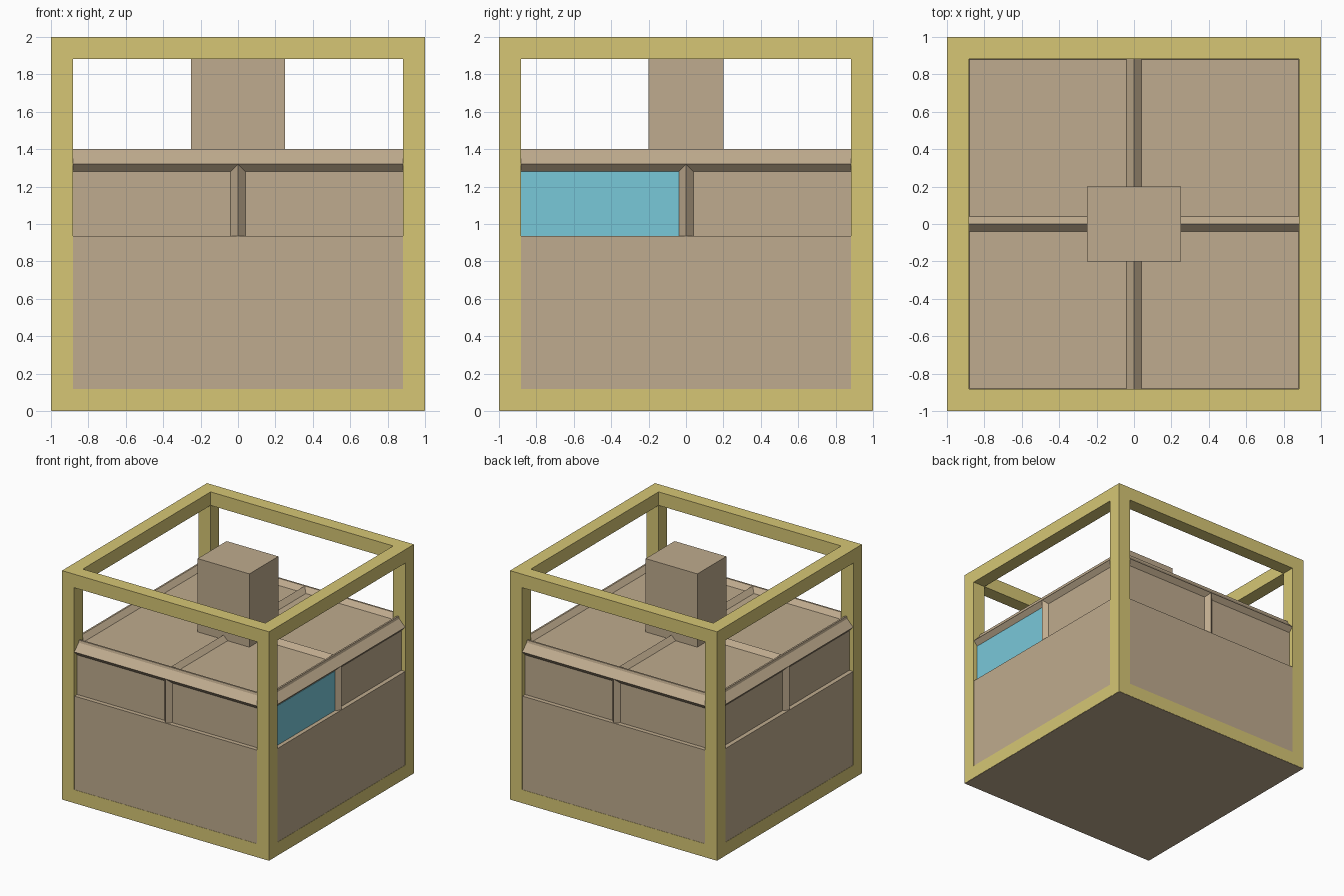
import bpy, bmesh
from mathutils import Matrix

if "Cube" in bpy.data.objects:
    bpy.data.objects.remove(bpy.data.objects["Cube"])


def material(name, rgb):
    m = bpy.data.materials.new(name)
    lin = [(c / 255 / 12.92) if c < 11 else ((c / 255 + 0.055) / 1.055) ** 2.4 for c in rgb]
    m.diffuse_color = (*lin, 1)
    m.use_nodes = True
    m.node_tree.nodes["Principled BSDF"].inputs["Base Color"].default_value = m.diffuse_color
    return m


tan = material("tan", (191, 171, 142))
yellow = material("mustard_yellow", (214, 198, 117))
blue = material("window_blue", (121, 200, 217))


def add_object(name, bm, mat):
    bmesh.ops.recalc_face_normals(bm, faces=bm.faces[:])
    mesh = bpy.data.meshes.new(name)
    bm.to_mesh(mesh)
    bm.free()
    mesh.materials.append(mat)
    ob = bpy.data.objects.new(name, mesh)
    bpy.context.collection.objects.link(ob)
    return ob


def box(name, lo, hi, mat):
    bm = bmesh.new()
    bmesh.ops.create_cube(bm, size=1)
    for v in bm.verts:
        v.co = [(a + b) / 2 + c * (b - a) for a, b, c in zip(lo, hi, v.co)]
    return add_object(name, bm, mat)


def prism(name, section, along, mat, turn=0):
    """Extrude a closed section by a vector, then turn it about z."""
    bm = bmesh.new()
    face = bm.faces.new([bm.verts.new(p) for p in section])
    out = bmesh.ops.extrude_face_region(bm, geom=[face], use_keep_orig=True)
    bmesh.ops.translate(bm, vec=along,
                        verts=[g for g in out["geom"] if isinstance(g, bmesh.types.BMVert)])
    bmesh.ops.rotate(bm, verts=bm.verts[:], cent=(0, 0, 0),
                     matrix=Matrix.Rotation(turn, 3, 'Z'))
    return add_object(name, bm, mat)


# Outer cage: a cube with a square opening cut along each axis
INNER = 0.882
frame = box("frame", (-1, -1, 0.002), (1, 1, 2), yellow)
for axis in range(3):
    lo, hi = [-INNER] * 3, [INNER] * 3
    lo[axis], hi[axis] = -1.5, 1.5
    lo[2], hi[2] = lo[2] + 1, hi[2] + 1
    cutter = box("frame_cutter_" + "xyz"[axis], lo, hi, yellow)
    cutter.hide_render = True
    cutter.hide_viewport = True
    mod = frame.modifiers.new("opening", 'BOOLEAN')
    mod.operation, mod.solver, mod.object = 'DIFFERENCE', 'EXACT', cutter

# Solid lower body, just inside the cage faces
OUT = 0.998
box("lower_body", (-OUT, -OUT, 0), (OUT, OUT, 0.935), tan)

# Upper walls, projecting eave and sunken roof as stacked square rings
profile = [(0.96, 0.93), (0.96, 1.28), (OUT, 1.32), (0.94, 1.38),
           (0.935, 1.40), (0.92, 1.40), (0.88, 1.36)]
bm = bmesh.new()
rings = [[bm.verts.new((sx * r, sy * r, z))
          for sx, sy in ((-1, -1), (1, -1), (1, 1), (-1, 1))] for r, z in profile]
for a, b in zip(rings, rings[1:]):
    for i in range(4):
        j = (i + 1) % 4
        bm.faces.new((a[i], a[j], b[j], b[i]))
bm.faces.new(rings[0])
bm.faces.new(rings[-1])
add_object("upper_walls_and_roof", bm, tan)

# Pointed ribs: one up each wall and one along each half of the roof
for i, side in enumerate(("front", "right", "back", "left")):
    turn = i * 1.5707963
    prism("wall_rib_" + side,
          [(-0.04, -0.96, 0.93), (0, -OUT, 0.93), (0.04, -0.96, 0.93)],
          (0, 0, 0.39), tan, turn)
    prism("roof_rib_" + side,
          [(-0.04, -0.92, 1.36), (0, -0.92, 1.40), (0.04, -0.92, 1.36)],
          (0, 0.92, 0), tan, turn)

# Window panel on the right wall
box("window", (0.956, -0.955, 0.935), (0.963, -0.038, 1.28), blue)

# Central block standing on the roof
box("roof_block", (-0.25, -0.2, 1.35), (0.25, 0.2, 2.0), tan)
